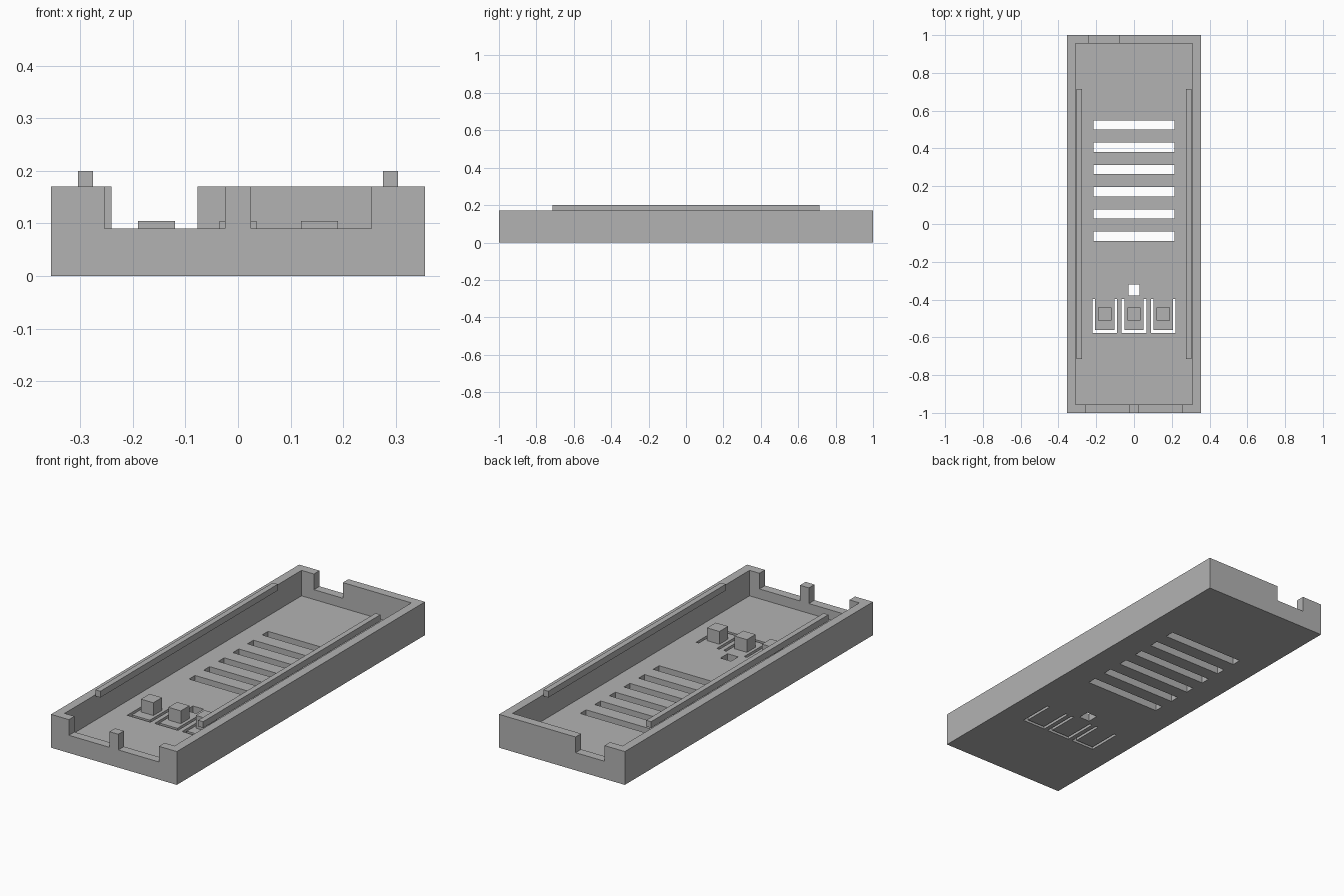
import bpy, bmesh

if "Cube" in bpy.data.objects:
    bpy.data.objects.remove(bpy.data.objects["Cube"])

grey = bpy.data.materials.new("plain grey")
grey.diffuse_color = (0.45, 0.45, 0.45, 1)
grey.use_nodes = True
grey.node_tree.nodes["Principled BSDF"].inputs["Base Color"].default_value = grey.diffuse_color


def prism(bm, outline, z0, z1):
    """Extrude a flat outline from z0 to z1."""
    face = bm.faces.new([bm.verts.new((x, y, z0)) for x, y in outline])
    top = bmesh.ops.extrude_face_region(bm, geom=[face])["geom"]
    verts = [v for v in top if isinstance(v, bmesh.types.BMVert)]
    bmesh.ops.translate(bm, verts=verts, vec=(0, 0, z1 - z0))


def rect(x0, x1, y0, y1):
    return [(x0, y0), (x1, y0), (x1, y1), (x0, y1)]


def make(name, parts):
    """One object from a list of (outline, z0, z1) prisms."""
    bm = bmesh.new()
    for part in parts:
        prism(bm, *part)
    bmesh.ops.recalc_face_normals(bm, faces=bm.faces)
    mesh = bpy.data.meshes.new(name)
    bm.to_mesh(mesh)
    bm.free()
    mesh.materials.append(grey)
    obj = bpy.data.objects.new(name, mesh)
    bpy.context.collection.objects.link(obj)
    return obj


def cut(target, name, parts):
    """Subtract prisms from the target and discard the cutter."""
    cutter = make(name, parts)
    cutter.hide_render = True
    mod = target.modifiers.new(name, 'BOOLEAN')
    mod.operation = 'DIFFERENCE'
    mod.solver = 'EXACT'
    mod.object = cutter
    bpy.context.view_layer.objects.active = target
    bpy.ops.object.modifier_apply(modifier=name)
    bpy.data.objects.remove(cutter)


W, FLOOR, RIM = 0.355, 0.04, 0.17
BUTTONS = (-0.155, 0, 0.155)

# Open tray
shell = make("case_shell", [(rect(-W, W, -1, 1), 0, RIM)])
cut(shell, "cavity", [(rect(-0.31, 0.31, -0.955, 0.955), FLOOR, 0.3)])

# Port notches: two in the front wall, one in the back wall
cut(shell, "port_notches", [
    (rect(-0.254, -0.025, -1.1, -0.93), 0.09, 0.3),
    (rect(0.025, 0.254, -1.1, -0.93), 0.09, 0.3),
    (rect(-0.24, -0.077, 0.93, 1.1), 0.09, 0.3)])

# Vent slots and small square window through the floor
holes = [(rect(-0.214, 0.214, y - 0.024, y + 0.024), -0.1, 0.08)
         for y in (0.524 - 0.1178 * i for i in range(6))]
holes.append((rect(-0.03, 0.03, -0.378, -0.32), -0.1, 0.08))

# U-shaped cuts that free the three button flaps
for c in BUTTONS:
    o, i = 0.066, 0.051
    u = [(c - o, -0.397), (c - o, -0.578), (c + o, -0.578), (c + o, -0.397),
         (c + i, -0.397), (c + i, -0.562), (c - i, -0.562), (c - i, -0.397)]
    holes.append((u, -0.1, 0.08))
cut(shell, "floor_holes", holes)

# Button posts standing on the flaps
make("button_posts", [(rect(c - 0.035, c + 0.035, -0.511, -0.441), FLOOR, 0.105)
                      for c in BUTTONS])

# Raised locating lips along the long walls
for side, name in ((-1, "left_lip"), (1, "right_lip")):
    xs = sorted((side * 0.276, side * 0.304))
    make(name, [(rect(*xs, -0.715, 0.715), 0.168, 0.2)])
